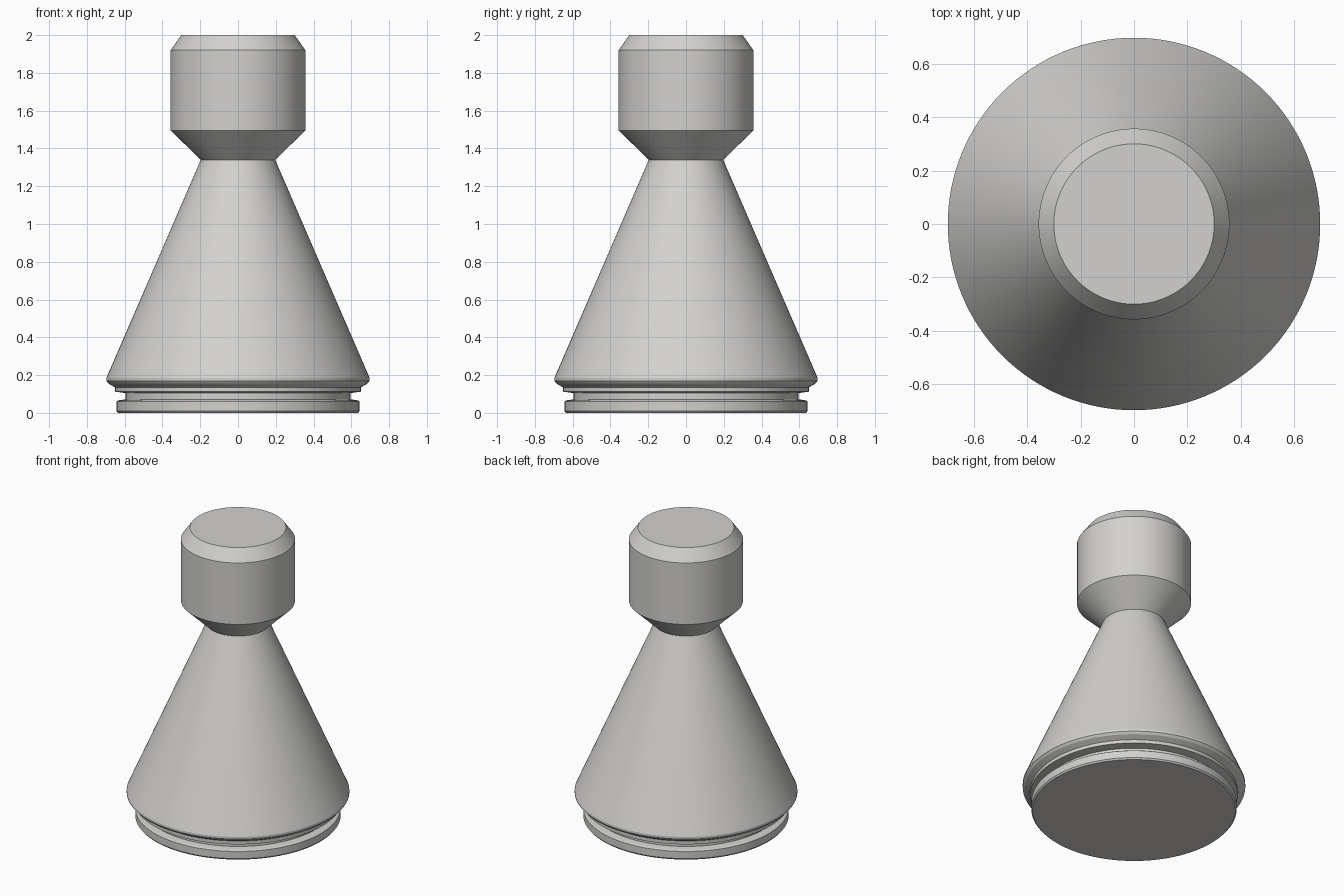
import bpy, bmesh, math

if "Cube" in bpy.data.objects:
    bpy.data.objects.remove(bpy.data.objects["Cube"])

SEGMENTS = 128

stone = bpy.data.materials.new("light_warm_grey")
stone.diffuse_color = (0.65, 0.64, 0.62, 1)
stone.use_nodes = True
stone.node_tree.nodes["Principled BSDF"].inputs["Base Color"].default_value = stone.diffuse_color


def lathe(name, profile):
    """Closed solid of revolution from (radius, height) pairs, bottom to top."""
    bm = bmesh.new()
    rings = []
    for r, z in profile:
        rings.append([bm.verts.new((r * math.cos(2 * math.pi * i / SEGMENTS),
                                    r * math.sin(2 * math.pi * i / SEGMENTS), z))
                      for i in range(SEGMENTS)])
    for low, high in zip(rings, rings[1:]):
        for i in range(SEGMENTS):
            j = (i + 1) % SEGMENTS
            bm.faces.new((low[i], low[j], high[j], high[i]))
    bm.faces.new(rings[0][::-1])
    bm.faces.new(rings[-1])
    mesh = bpy.data.meshes.new(name)
    bm.to_mesh(mesh)
    bm.free()
    mesh.materials.append(stone)
    obj = bpy.data.objects.new(name, mesh)
    bpy.context.collection.objects.link(obj)
    bpy.ops.object.select_all(action='DESELECT')
    obj.select_set(True)
    bpy.context.view_layer.objects.active = obj
    bpy.ops.object.shade_smooth_by_angle(angle=math.radians(20))
    return obj


# One turned piece: grooved foot, flared rim, tapering body, bevelled head
lathe("pawn", [
    (0.635, 0.0), (0.643, 0.01),                   # foot
    (0.643, 0.06), (0.635, 0.066), (0.595, 0.072),
    (0.595, 0.105),                                # groove
    (0.65, 0.112), (0.65, 0.135),                  # collar
    (0.685, 0.155), (0.697, 0.17), (0.697, 0.185),  # rim
    (0.197, 1.34),                                 # body and neck
    (0.357, 1.495), (0.357, 1.92),                 # head
    (0.30, 2.0),                                   # bevelled top
])
